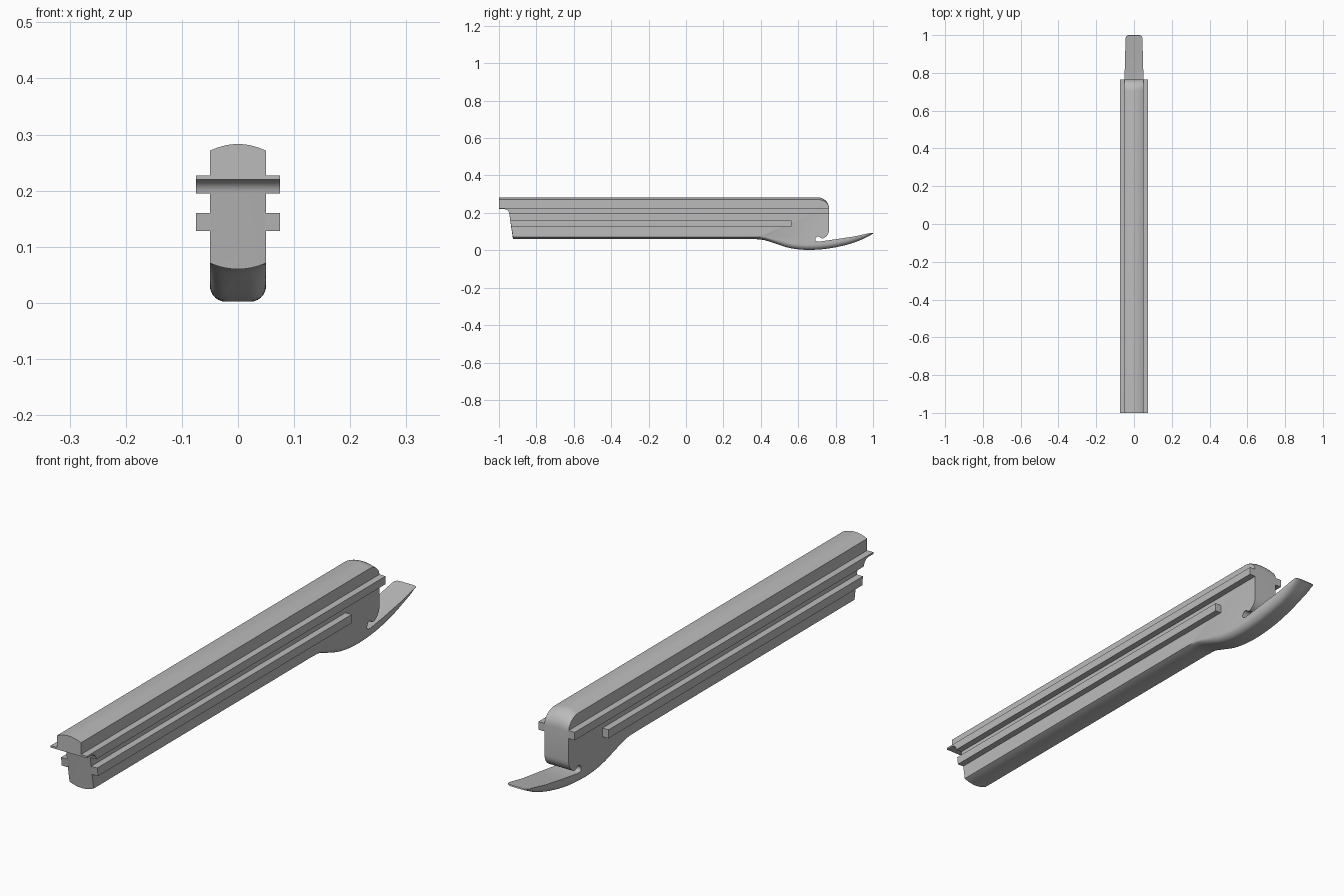
import bpy, bmesh, math
from mathutils import Vector

cube = bpy.data.objects.get("Cube")
if cube:
    bpy.data.objects.remove(cube, do_unlink=True)

grey = bpy.data.materials.new("plain_grey")
grey.use_nodes = True
colour = (0.5, 0.5, 0.5, 1)
grey.diffuse_color = colour
grey.node_tree.nodes["Principled BSDF"].inputs["Base Color"].default_value = colour

HALF = 0.05      # half width of the body
RAIL = 0.075     # half width over the rails


def arc(cy, cz, ry, rz, start, end, steps):
    """Points on an elliptical arc in the side plane, angles in degrees."""
    angles = [math.radians(start + (end - start) * i / steps) for i in range(steps + 1)]
    return [(cy + ry * math.cos(a), cz + rz * math.sin(a)) for a in angles]


def spline(points, steps=4):
    """Smooth curve through the given points."""
    pts = [Vector(p) for p in points]
    pts = [pts[0] * 2 - pts[1]] + pts + [pts[-1] * 2 - pts[-2]]
    out = []
    for a, b, c, d in zip(pts, pts[1:], pts[2:], pts[3:]):
        for i in range(steps):
            t = i / steps
            p = 0.5 * (2 * b + (c - a) * t + (2 * a - 5 * b + 4 * c - d) * t * t
                       + (3 * b - a - 3 * c + d) * t ** 3)
            out.append((p.x, p.y))
    return out + [tuple(points[-1])]


def loft(name, outline, stations, shape):
    """Skin copies of a side outline across x, with end caps."""
    bm = bmesh.new()
    rings = [[bm.verts.new(shape(x, i, y, z)) for i, (y, z) in enumerate(outline)]
             for x in stations]
    n = len(outline)
    for a, b in zip(rings, rings[1:]):
        for i in range(n):
            j = (i + 1) % n
            bm.faces.new((a[i], a[j], b[j], b[i]))
    bm.faces.new(rings[0])
    bm.faces.new(rings[-1][::-1])
    bmesh.ops.recalc_face_normals(bm, faces=bm.faces)
    mesh = bpy.data.meshes.new(name)
    bm.to_mesh(mesh)
    bm.free()
    mesh.materials.append(grey)
    obj = bpy.data.objects.new(name, mesh)
    bpy.context.collection.objects.link(obj)
    bpy.ops.object.select_all(action='DESELECT')
    obj.select_set(True)
    bpy.context.view_layer.objects.active = obj
    bpy.ops.object.shade_smooth_by_angle(angle=math.radians(32))
    return obj


# Body outline: crowned top, rounded back, hook notch, tongue, belly, stepped front
top = [(-1, 0.283)] + arc(0.705, 0.223, 0.06, 0.06, 90, 0, 8)
back = arc(0.715, 0.11, 0.05, 0.05, 0, -70, 6)
notch = spline([(0.722, 0.065), (0.712, 0.073), (0.7, 0.073), (0.692, 0.06),
                (0.695, 0.049), (0.71, 0.046)], 3)
tongue_top = [(0.8, 0.059), (0.9, 0.074), (0.985, 0.09), (0.998, 0.092)]
belly = spline([(1.0, 0.088), (0.93, 0.053), (0.85, 0.027), (0.75, 0.008), (0.65, 0.002),
                (0.56, 0.011), (0.48, 0.035), (0.42, 0.054), (0.37, 0.06)])
step = arc(-0.972, 0.195, 0.027, 0.025, 0, 90, 5)
front = [(-0.925, 0.06)] + step + [(-1, 0.22)]

upper = top + back
outline = upper + notch + tongue_top + belly + front
belly_start = len(outline) - len(belly) - len(front)
belly_end = belly_start + len(belly)     # includes the lower front corner


def body_shape(x, i, y, z):
    u = abs(x) / HALF
    if i < len(top):                                     # crown of the top
        normal = 1 if i == 0 else max(0, (z - 0.223) / 0.06)
        z -= 0.012 * u * u * normal
    elif belly_start <= i <= belly_end:                  # rounded underside
        radius = 0.028
        over = max(0, abs(x) - (HALF - radius))
        fillet = radius - math.sqrt(max(0, radius ** 2 - over ** 2))
        blend = min(1, max(0, (y - 0.38) / 0.14))
        lift = 0.011 * u * u * (1 - blend) + fillet * blend
        if y > 0.72:                                     # thins out with the tongue
            thick = max(0, 0.048 + (y - 0.71) * 0.153 - z)
            lift *= min(1, 0.85 * thick / radius)
        z += lift
    if y > 0.78:                                         # tongue narrows to its tip
        x *= 1 - 0.12 * (y - 0.78) / 0.22
    if y > 0.98:
        y -= 0.012 * u ** 8
    return x, y, z


stations = [HALF * math.sin(math.pi * k / 20) for k in range(-10, 11)]
loft("body", outline, stations, body_shape)

# Guide rails, one pair along the top and a shorter pair below
upper_rail = [(-1, 0.227), (0.765, 0.227), (0.765, 0.197)] + step + [(-1, 0.22)]
lower_rail = [(-0.939, 0.16), (0.565, 0.16), (0.565, 0.128), (-0.935, 0.128)]
for side, sign in (("left", 1), ("right", -1)):
    for level, profile in (("upper", upper_rail), ("lower", lower_rail)):
        loft(f"{side}_{level}_rail", profile, [sign * (HALF - 0.002), sign * RAIL],
             lambda x, i, y, z: (x, y, z))
